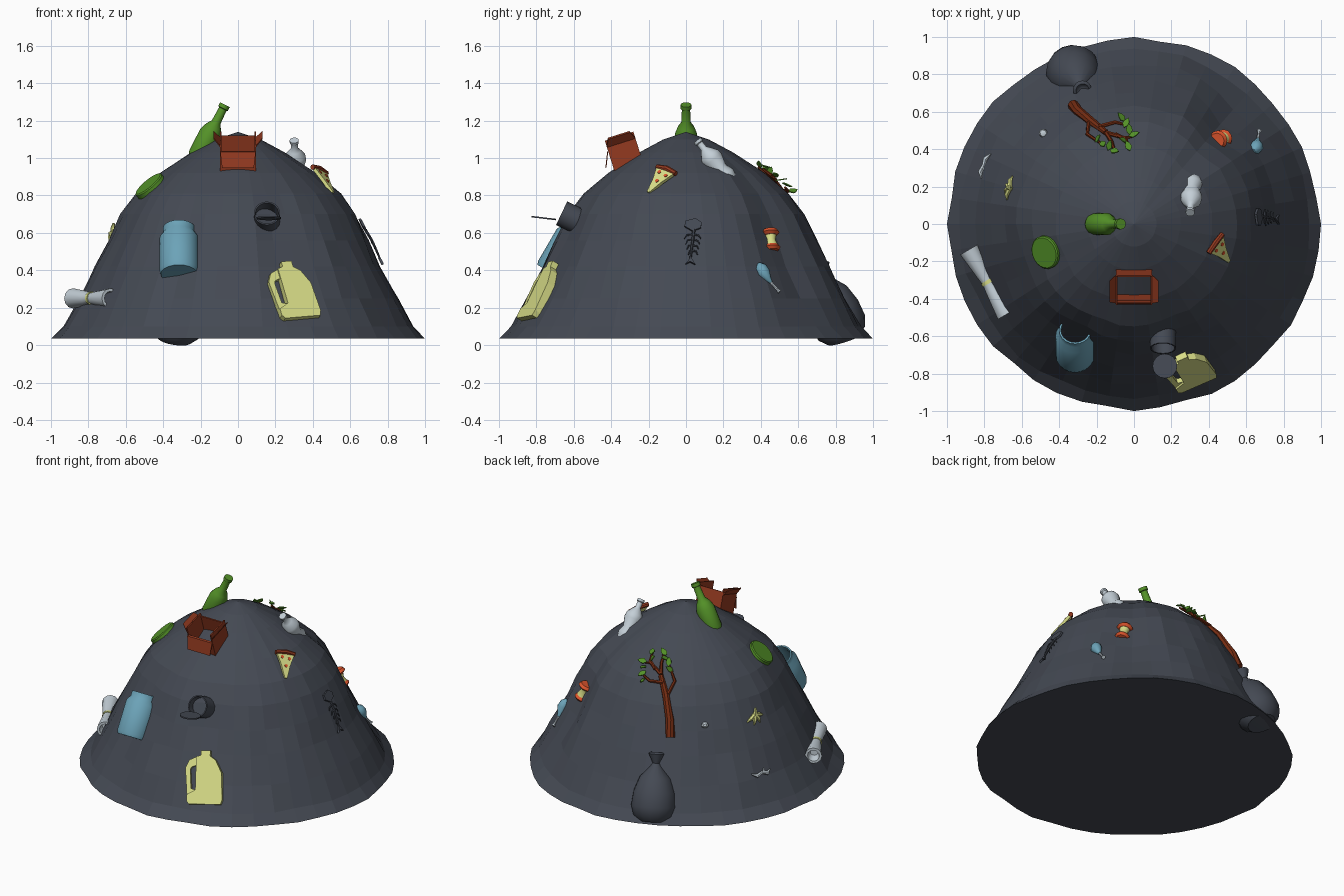
import bpy, bmesh, math, random
from mathutils import Vector as V, Matrix

if "Cube" in bpy.data.objects:
    bpy.data.objects.remove(bpy.data.objects["Cube"])

random.seed(4)

def mat(name, r, g, b):
    m = bpy.data.materials.new(name)
    lin = [((c / 255 + 0.055) / 1.055) ** 2.4 for c in (r, g, b)]
    m.diffuse_color = (*lin, 1)
    m.use_nodes = True
    m.node_tree.nodes["Principled BSDF"].inputs["Base Color"].default_value = m.diffuse_color
    return m

SLATE = mat("dark slate", 68, 73, 83)
TEAL = mat("dusty teal", 108, 163, 184)
YELLOW = mat("pale yellow", 216, 221, 135)
GREEN = mat("bottle green", 84, 146, 40)
WHITE = mat("light grey", 196, 207, 215)
RUST = mat("cardboard rust", 148, 58, 32)
BROWN = mat("bark brown", 116, 44, 18)
ORANGE = mat("orange red", 220, 84, 44)

# ---------- helpers ----------
def mk(name, verts, faces, m, M=None, smooth=False):
    me = bpy.data.meshes.new(name)
    me.from_pydata([tuple(v) for v in verts], [], faces)
    if M is not None:
        me.transform(M)
    bm = bmesh.new()
    bm.from_mesh(me)
    bmesh.ops.recalc_face_normals(bm, faces=bm.faces)
    bm.to_mesh(me)
    bm.free()
    me.materials.append(m)
    if smooth:
        me.polygons.foreach_set("use_smooth", [True] * len(me.polygons))
        me.set_sharp_from_angle(angle=0.7)
    ob = bpy.data.objects.new(name, me)
    bpy.context.collection.objects.link(ob)
    return ob

def frame(o, z, x=(1, 0, 0)):
    z = V(z).normalized()
    y = z.cross(V(x)).normalized()
    x = y.cross(z)
    M = Matrix((x, y, z)).transposed().to_4x4()
    M.translation = V(o)
    return M

def rings(name, rs, m, M=None, smooth=True):
    """Skin a list of vertex rings; single-point rings become poles."""
    vs, fs, idx = [], [], []
    for r in rs:
        idx.append(list(range(len(vs), len(vs) + len(r))))
        vs += r
    for a, b in zip(idx, idx[1:]):
        n = max(len(a), len(b))
        for i in range(n):
            q = [a[i % len(a)], a[(i + 1) % len(a)], b[(i + 1) % len(b)], b[i % len(b)]]
            q = list(dict.fromkeys(q))
            if len(q) > 2:
                fs.append(q)
    for e in (idx[0], idx[-1]):
        if len(e) > 2:
            fs.append(e)
    return mk(name, vs, fs, m, M, smooth)

def lathe(name, prof, o, axis, m, n=16):
    rs = [[V((0, 0, z))] if r == 0 else
          [V((r * math.cos(t * math.tau / n), r * math.sin(t * math.tau / n), z)) for t in range(n)]
          for r, z in prof]
    return rings(name, rs, m, frame(o, axis, (1, 0.01, 0)))

def tube(name, pts, rad, m, n=8, M=None):
    pts = [V(p) for p in pts]
    rs = []
    for i, p in enumerate(pts):
        d = pts[min(i + 1, len(pts) - 1)] - pts[max(i - 1, 0)]
        F = frame(p, d, (0.31, 0.2, 0.93))
        rs.append([F @ V((rad[i] * math.cos(t * math.tau / n), rad[i] * math.sin(t * math.tau / n), 0))
                   for t in range(n)])
    return rings(name, rs, m, M)

def prism(name, pts, vec, m, M=None):
    pts = [V(p).to_3d() for p in pts]
    n = len(pts)
    fs = [list(range(n)), list(range(n, 2 * n))]
    fs += [[i, (i + 1) % n, n + (i + 1) % n, n + i] for i in range(n)]
    return mk(name, pts + [p + V(vec) for p in pts], fs, m, M)

# ---------- mound ----------
PROF = [(1, .034), (.94, .1), (.86, .25), (.77, .42), (.7, .56), (.63, .7), (.55, .81),
        (.42, .92), (.25, 1.03), (.12, 1.1), (0, 1.14)]
# shallow hollows under some items: angle, width, depth
HOLLOWS = [(.82, .16, .085), (-1.2, .2, .045), (-1.99, .18, .035), (-2.76, .2, .03)]

def dent(a, z):
    f = max(0, math.sin((z - .034) / 1.1 * math.pi)) ** .7
    return 1 - f * sum(d * math.exp(-((a - c) / w) ** 2) for c, w, d in HOLLOWS)

def H(x, y):
    r, a = math.hypot(x, y), math.atan2(y, x)
    for (r0, z0), (r1, z1) in zip(PROF, PROF[1:]):
        R0, R1 = r0 * dent(a, z0), r1 * dent(a, z1)
        if r >= R1:
            return z0 + (z1 - z0) * min(1, max(0, (R0 - r) / (R0 - R1)))
    return 1.14

def P(x, y, h=0):
    return V((x, y, H(x, y) + h))

def surf(x, y, roll=0, lift=0):
    """Frame lying on the mound: X right, Y uphill, Z outward."""
    e = 0.05
    n = V((H(x - e, y) - H(x + e, y), H(x, y - e) - H(x, y + e), 2 * e)).normalized()
    right = V((0, 0, 1)).cross(n)
    return frame(P(x, y) + n * lift, n, right) @ Matrix.Rotation(math.radians(roll), 4, 'Z')

N = 44
rs = []
for k, (r, z) in enumerate(PROF[:-1]):
    ring = []
    for i in range(N):
        a = i * math.tau / N
        a = a if a <= math.pi else a - math.tau
        j = (1 if i % 11 == 0 else random.uniform(.98, 1)) if k == 0 else random.uniform(.985, 1.008)
        rr = r * dent(a, z) * j
        ring.append(V((rr * math.cos(a), rr * math.sin(a), z)))
    rs.append(ring)
mound = rings("rubbish_mound", rs + [[V((0, 0, 1.14))]], SLATE, smooth=False)

# ---------- bottles, jar, can ----------
lathe("green_bottle", [(0, 0), (.052, 0), (.06, .02), (.06, .15), (.045, .19), (.025, .22), (.022, .3),
                       (.029, .303), (.029, .325), (0, .325)], (-.216, 0, .995), (.45, 0, .893), GREEN)
lathe("white_bottle", [(0, 0), (.03, 0), (.05, .04), (.055, .07), (.04, .11), (.058, .17), (.055, .2),
                       (.03, .235), (.018, .25), (.018, .285), (.024, .29), (.024, .306), (0, .306)],
      (.315, .25, .855), (-.015, -.19, .24), WHITE)
lathe("teal_jar", [(0, 0), (.098, 0), (.105, .02), (.105, .22), (.086, .25), (.086, .285), (.076, .285),
                   (.076, .25), (.09, .21), (.09, .03), (0, .03)], (-.315, -.71, .38), (0, .5, .86), TEAL, 20)
CA = V((0, -.9, .43)).normalized()
lathe("tin_can", [(0, 0), (.07, 0), (.07, .15), (.062, .15), (.062, .02), (0, .02)],
      V((.155, -.665, .705)) - CA * .15, CA, SLATE)
lathe("can_lid", [(0, 0), (.066, 0), (.066, .008), (0, .008)], (.165, -.76, .675), (0, .12, 1), SLATE)
lathe("green_lid", [(0, -.02), (.09, -.02), (.09, .012), (.083, .018), (0, .018)],
      P(-.47, -.15), surf(-.47, -.15).to_3x3().col[2], GREEN, 20)

# ---------- detergent jug ----------
JM = frame((.345, -.865, .152), (.3, -.78, .46), (.93, .36, 0)) @ Matrix.Rotation(math.radians(5), 4, 'Z')
prism("jug_body", [(-.1, 0), (.105, 0), (.115, .03), (.105, .2), (.065, .28), (.03, .305), (.03, .34),
                   (-.03, .34), (-.03, .31), (-.06, .3), (-.06, .09), (-.115, .06), (-.115, .02)],
      (0, 0, -.12), YELLOW, JM)
prism("jug_handle", [(-.115, .06), (-.13, .23), (-.105, .28), (-.06, .3), (-.06, .245), (-.09, .235),
                     (-.098, .22), (-.09, .1), (-.06, .09)], (0, 0, -.08), YELLOW,
      JM @ Matrix.Translation((0, 0, -.01)))

# ---------- open cardboard box ----------
BM = frame((0, -.305, .95), (0, -.3, .95))
w, d, h, t = .095, .08, .175, .008
for s, nm, hy in ((-1, "front", .115), (1, "back", .155)):
    prism(f"box_side_{nm}", [(s * w, -d, 0), (s * w, d, 0), (s * w, d, h), (s * w, -d, h)], (-s * t, 0, 0), RUST, BM)
    prism(f"box_flap_{nm}", [(s * w, -d, h - .03), (s * w, d, h - .03), (s * .13, d - .02, h + .01),
                             (s * .13, -d + .02, h + .01)], (0, 0, -.008), RUST, BM)
    prism(f"box_wall_{nm}", [(-w, s * d, 0), (w, s * d, 0), (w, s * d, hy), (-w, s * d, hy)], (0, -s * t, 0), RUST, BM)
prism("box_flap_front", [(-w, -d, .115), (w, -d, .115), (w - .01, -d - .035, .035), (-w + .01, -d - .035, .035)],
      (0, -.006, 0), RUST, BM)

# ---------- pizza slice ----------
ZM = surf(.45, -.135, -25, .008) @ Matrix.Rotation(.18, 4, 'X') @ Matrix.Scale(.82, 4)
prism("pizza_cheese", [(-.075, .07), (.075, .07), (.035, -.03), (.008, -.13), (-.012, -.13), (-.04, -.02)],
      (0, 0, .022), YELLOW, ZM)
tube("pizza_crust", [(-.08, .075, .012), (0, .085, .018), (.08, .075, .012)], [.018, .02, .018], RUST, 8, ZM)
for x, y in ((-.03, .04), (.03, .03), (0, -.03)):
    prism("pizza_topping", [(x + .013 * math.cos(k * math.tau / 8), y + .013 * math.sin(k * math.tau / 8), .02)
                            for k in range(8)], (0, 0, .006), ORANGE, ZM)

# ---------- newspaper roll ----------
NA = V((.21, -.36, 0)).normalized()
NO = V((-.782, -.31, .25)) - NA * .2
lathe("newspaper_roll", [(0, .06), (.025, .06), (.038, 0), (.054, 0), (.038, .15), (.031, .2), (.038, .25),
                         (.054, .4), (.038, .4), (.025, .34), (0, .34)], NO, NA, WHITE, 12)
lathe("newspaper_band", [(0, .19), (.037, .19), (.037, .21), (0, .21)], NO, NA, YELLOW, 12)

# ---------- apple core ----------
AO, AA = V((.485, .46, .505)), V((-.045, -.015, .12))
lathe("apple_bottom", [(0, 0), (.035, 0), (.048, .015), (.035, .032), (0, .032)], AO, AA, ORANGE, 12)
lathe("apple_flesh", [(0, .025), (.038, .025), (.026, .06), (.036, .095), (0, .095)], AO, AA, YELLOW, 12)
lathe("apple_top", [(0, .085), (.036, .085), (.052, .1), (.04, .118), (0, .115)], AO, AA, ORANGE, 12)

# ---------- fish bone ----------
FM = surf(.705, .035, 0, .002) @ Matrix.Scale(.92, 4)
T = (0, 0, .014)
prism("fish_head", [(0, .07), (-.045, .1), (-.04, .135), (.02, .15), (.055, .125), (.05, .09)], T, SLATE, FM)
tube("fish_spine", [(.01, .08, .008), (0, 0, .014), (-.015, -.11, .008)], [.009, .008, .006], SLATE, 6, FM)
for k in range(4):
    y, l = .045 - k * .035, .048 - k * .007
    for s in (-1, 1):
        tube("fish_rib", [(0, y, .012), (s * l * .7, y - .004, .012), (s * l, y - .025, .008)],
             [.006, .005, .003], SLATE, 5, FM)
prism("fish_tail", [(-.012, -.1), (-.045, -.145), (-.018, -.13), (.012, -.148)], T, SLATE, FM)

# ---------- drumstick ----------
tube("drumstick_meat", [(.637, .39, .435), (.647, .4, .415), (.657, .415, .385), (.66, .44, .35), (.662, .455, .335)],
     [.012, .032, .036, .018, .009], TEAL, 10)
tube("drumstick_bone", [(.662, .45, .34), (.668, .49, .295), (.67, .5, .285)], [.007, .007, .014], WHITE, 6)

# ---------- rubbish bag ----------
lathe("rubbish_bag", [(0, 0), (.09, .003), (.13, .04), (.147, .1), (.135, .19), (.1, .28), (.035, .35), (.022, .37),
                      (.05, .43), (.035, .44), (0, .4)], (-.34, .845, .024), (.065, -.13, .42), SLATE, 16)

# ---------- fallen branch with leaves ----------
tube("branch_trunk", [P(-.325, .635, -.01), P(-.3, .605, .015), P(-.23, .55, .012), P(-.15, .49, .01)],
     [.03, .027, .023, .016], BROWN)
twigs = [[(-.24, .56), (-.25, .48), (-.16, .42)], [(-.15, .49), (-.12, .44), (-.1, .385)],
         [(-.15, .49), (-.05, .46), (0, .47)], [(-.19, .52), (-.1, .545), (-.04, .53)],
         [(-.1, .48), (-.04, .45), (-.03, .41)]]
for k, tw in enumerate(twigs):
    tube("branch_twig", [P(x, y, .018) for x, y in tw], [.012, .01, .006], BROWN, 6)
    x, y = tw[-1]
    for q, (dx, dy) in enumerate(((0, -.01), (-.025, .02))):
        prism("leaf", [(0, -.03), (.018, -.008), (.014, .012), (0, .032), (-.014, .012), (-.018, -.008)],
              (0, 0, .006), GREEN, surf(x + dx, y + dy, k * 50 + q * 80, .028)
              @ Matrix.Rotation(.35 + q * .5, 4, 'X'))

# ---------- banana peel ----------
PM = surf(-.655, .19, 0, -.008)
tube("peel_stem", [(0, 0, .02), (0, .02, .035), (.005, .045, .04)], [.018, .012, .007], YELLOW, 6, PM)
for x, y in ((-.065, -.03), (-.02, -.06), (.03, -.055), (.065, -.015)):
    tube("peel_strip", [(0, .005, .022), (x * .6, y * .5, .022), (x, y, .008)], [.014, .013, .004], YELLOW, 6, PM)

# ---------- paper scraps ----------
o = P(-.485, .485, .005)
lathe("paper_ball", [(0, -.022), (.018, -.012), (.024, 0), (.018, .014), (0, .022)], o, (0, 0, 1), WHITE, 7)
SM = surf(-.79, .31, 0, .008)
tube("paper_scrap", [(-.07, .012, 0), (-.035, -.008, .01), (0, .006, .012), (.04, -.006, .01), (.07, .012, 0)],
     [.004, .014, .01, .014, .004], WHITE, 6, SM)
tube("paper_scrap_end", [(.01, 0, .01), (.025, .03, .01)], [.01, .004], WHITE, 6, SM)
